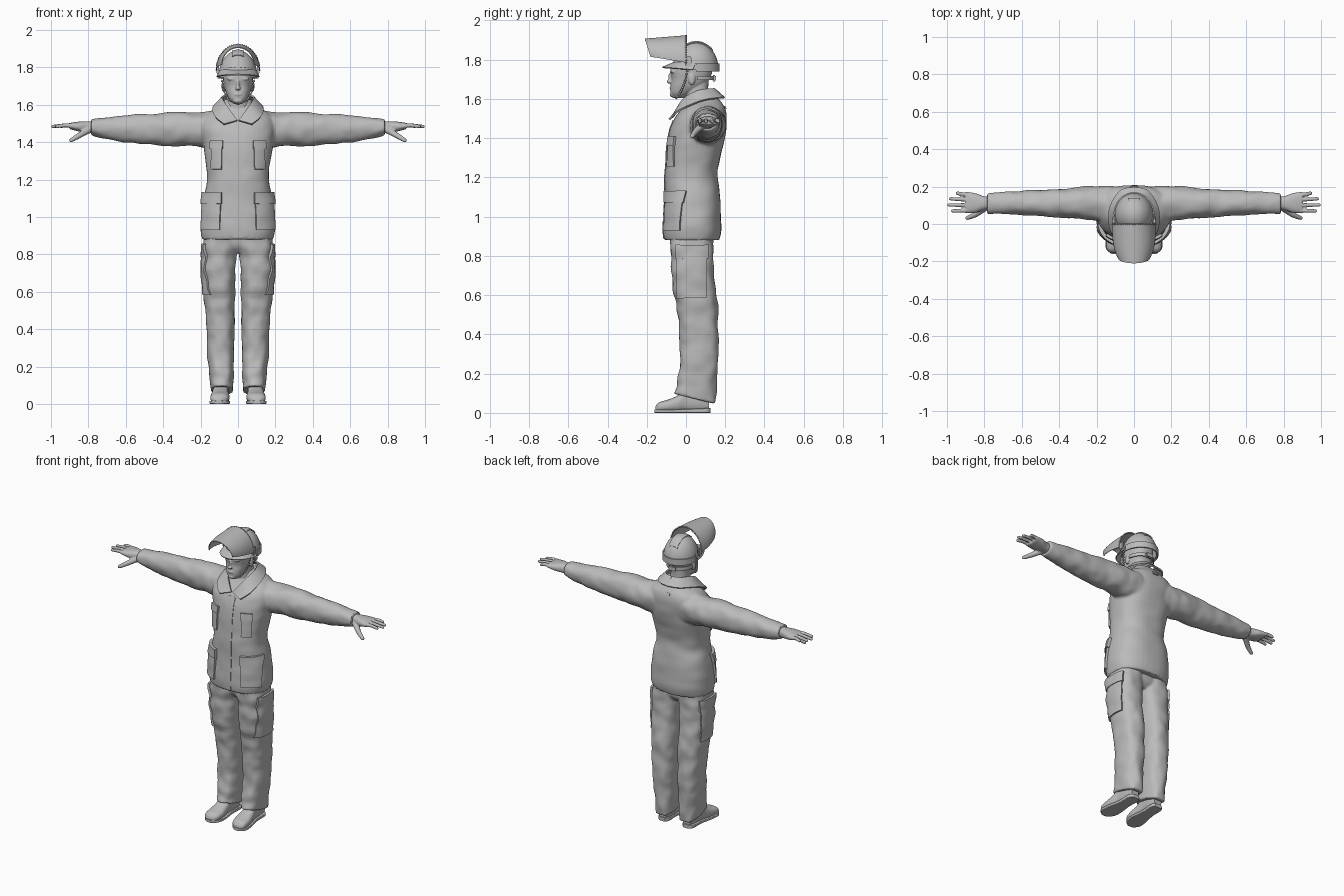
import bpy, bmesh, math
from mathutils import Vector, Matrix, noise
from mathutils.bvhtree import BVHTree

cube = bpy.data.objects.get("Cube")
if cube:
    bpy.data.objects.remove(cube, do_unlink=True)

grey = bpy.data.materials.new("plain_grey")
grey.use_nodes = True
grey.diffuse_color = (0.5, 0.5, 0.5, 1)
grey.node_tree.nodes["Principled BSDF"].inputs["Base Color"].default_value = grey.diffuse_color
parts = []


# Shared helpers
def finish(name, bm, mirror=False):
    bmesh.ops.recalc_face_normals(bm, faces=bm.faces)
    mesh = bpy.data.meshes.new(name)
    bm.to_mesh(mesh)
    bm.free()
    mesh.materials.append(grey)
    ob = bpy.data.objects.new(name, mesh)
    bpy.context.collection.objects.link(ob)
    parts.append(ob)
    if mirror:
        add_mirror(ob)
    return ob


def add_mirror(ob):
    modifier = ob.modifiers.new("mirror", "MIRROR")
    modifier.use_mirror_merge = False


def spline(points, u):
    last = len(points) - 1
    i = min(int(u * last), last - 1)
    f = u * last - i
    p, q, r, s = [points[min(max(k, 0), last)] for k in (i - 1, i, i + 1, i + 2)]
    return [b + f / 2 * (c - a + f * (2*a - 5*b + 4*c - d + f * (3*(b - c) + d - a)))
            for a, b, c, d in zip(p, q, r, s)]


def loft(name, rings, axis="Z", power=2.4, wrinkle=0, sides=36, mirror=False, deform=None):
    """Each ring: place along the axis, then low and high in the two other axes."""
    bm = bmesh.new()
    steps = (len(rings) - 1) * 6
    loops = []
    for k in range(steps + 1):
        t, a0, a1, b0, b1 = spline(rings, k / steps)
        loop = []
        for n in range(sides):
            angle = math.tau * n / sides
            c, s = math.cos(angle), math.sin(angle)
            c = math.copysign(abs(c) ** (2 / power), c)
            s = math.copysign(abs(s) ** (2 / power), s)
            fold = 1 + wrinkle * noise.noise(Vector((c * 1.5, s * 1.5, t * 16)))
            a = (a0 + a1) / 2 + (a1 - a0) / 2 * c * fold
            b = (b0 + b1) / 2 + (b1 - b0) / 2 * s * fold
            co = Vector({"Z": (a, b, t), "X": (t, a, b), "Y": (a, t, b)}[axis])
            loop.append(bm.verts.new(deform(co) if deform else co))
        loops.append(loop)
    for low, high in zip(loops, loops[1:]):
        for n in range(sides):
            m = (n + 1) % sides
            bm.faces.new((low[n], low[m], high[m], high[n]))
    bm.faces.new(loops[0])
    bm.faces.new(loops[-1])
    return finish(name, bm, mirror)


def ellipsoid(name, centre, radii, mirror=False, cut=None):
    bm = bmesh.new()
    bmesh.ops.create_uvsphere(bm, u_segments=40, v_segments=24, radius=1,
                              matrix=Matrix.Translation(centre) @ Matrix.Diagonal((*radii, 1)))
    if cut is not None:
        bmesh.ops.bisect_plane(bm, geom=bm.verts[:] + bm.edges[:] + bm.faces[:],
                               plane_co=(0, 0, cut), plane_no=(0, 0, 1), clear_inner=True)
    return finish(name, bm, mirror)


def block(name, centre, size, mirror=False):
    bm = bmesh.new()
    bmesh.ops.create_cube(bm, size=1, matrix=Matrix.Translation(centre) @ Matrix.Diagonal((*size, 1)))
    bmesh.ops.bevel(bm, geom=bm.edges[:], offset=min(size) / 4, segments=2, affect="EDGES")
    return finish(name, bm, mirror)


def tube(name, points, radius, tip=1.0, mirror=False):
    bm = bmesh.new()
    count = 16
    for k in range(count + 1):
        u = k / count
        r = radius * (1 + (tip - 1) * u)
        bmesh.ops.create_icosphere(bm, subdivisions=2, radius=r,
                                   matrix=Matrix.Translation(spline(points, u)))
    return finish(name, bm, mirror)


def sheet(name, point, columns, rows, thickness, mirror=False, offset=0):
    bm = bmesh.new()
    grid = {}
    for i in range(columns + 1):
        for j in range(rows + 1):
            co = point(i / columns, j / rows)
            if co is not None:
                grid[i, j] = bm.verts.new(co)
    for i in range(columns):
        for j in range(rows):
            corners = [(i, j), (i + 1, j), (i + 1, j + 1), (i, j + 1)]
            if all(c in grid for c in corners):
                bm.faces.new([grid[c] for c in corners])
    mesh_ob = finish(name, bm)
    solid = mesh_ob.modifiers.new("thickness", "SOLIDIFY")
    solid.thickness, solid.offset = thickness, offset
    if mirror:
        add_mirror(mesh_ob)
    return mesh_ob


def patch(name, target, centre, facing, width, height, thickness, mirror=True):
    """Lay a cloth panel on the surface of a garment."""
    tree = BVHTree.FromPolygons([v.co for v in target.data.vertices],
                                [p.vertices[:] for p in target.data.polygons])
    facing = Vector(facing).normalized()
    right = Vector((0, 0, 1)).cross(facing).normalized()
    up = facing.cross(right)

    def point(u, v):
        start = Vector(centre) + right * (u - 0.5) * width + up * (v - 0.5) * height
        return tree.ray_cast(start + facing * 0.2, -facing, 0.4)[0]
    return sheet(name, point, 12, 14, thickness * 2, mirror)


def bake(ob):
    bpy.ops.object.select_all(action="DESELECT")
    ob.select_set(True)
    bpy.context.view_layer.objects.active = ob
    bpy.ops.object.convert(target="MESH")


def fuse(name, pieces, voxel, smoothing):
    for ob in pieces:
        bake(ob)
    for ob in pieces:
        ob.select_set(True)
    bpy.context.view_layer.objects.active = pieces[0]
    bpy.ops.object.join()
    for ob in pieces[1:]:
        parts.remove(ob)
    body = pieces[0]
    body.name = name
    remesh = body.modifiers.new("remesh", "REMESH")
    remesh.mode, remesh.voxel_size = "VOXEL", voxel
    smooth = body.modifiers.new("smooth", "SMOOTH")
    smooth.iterations = smoothing
    bake(body)
    return body


# Jacket with sleeves
outline = [(0.88, 0.19, -0.11, 0.17), (0.96, 0.2, -0.115, 0.18), (1.1, 0.185, -0.107, 0.175),
           (1.2, 0.165, -0.108, 0.16), (1.3, 0.175, -0.1, 0.175), (1.4, 0.19, -0.09, 0.197),
           (1.49, 0.2, -0.065, 0.208), (1.55, 0.17, -0.02, 0.2), (1.59, 0.1, 0.005, 0.175),
           (1.63, 0.07, 0.02, 0.14)]
torso = loft("torso", [(z, -w, w, f, b) for z, w, f, b in outline], wrinkle=0.03)
sleeve = loft("sleeve", [(0.08, 0.0, 0.2, 1.36, 1.575), (0.2, 0.015, 0.203, 1.375, 1.56),
                         (0.35, 0.03, 0.192, 1.38, 1.56), (0.5, 0.04, 0.182, 1.39, 1.55),
                         (0.64, 0.05, 0.175, 1.405, 1.54), (0.785, 0.055, 0.165, 1.435, 1.525)],
              axis="X", power=2.1, wrinkle=0.09, mirror=True)
jacket = fuse("jacket", [torso, sleeve], 0.008, 5)

patch("front_placket", jacket, (0, -0.1, 1.19), (0, -1, 0), 0.055, 0.6, 0.004, False)
patch("chest_pocket", jacket, (0.115, -0.08, 1.33), (0.3, -1, 0), 0.06, 0.15, 0.009)
patch("chest_pocket_flap", jacket, (0.115, -0.08, 1.385), (0.3, -1, 0), 0.07, 0.045, 0.014)
patch("waist_pocket", jacket, (0.145, -0.07, 1.02), (0.6, -1, 0), 0.12, 0.18, 0.012)
patch("waist_pocket_flap", jacket, (0.145, -0.07, 1.1), (0.6, -1, 0), 0.13, 0.06, 0.018)
patch("hanger_loop", jacket, (0, 0.18, 1.555), (0, 1, 0), 0.04, 0.015, 0.006, False)

# Turned-down collar
fold_line = [(0.004, -0.062, 1.515), (0.06, -0.015, 1.595), (0.082, 0.06, 1.64), (0.05, 0.13, 1.65), (0, 0.145, 1.65)]
outer_line = [(0.075, -0.085, 1.495), (0.125, -0.035, 1.54), (0.13, 0.08, 1.59), (0.075, 0.175, 1.605), (0, 0.195, 1.605)]
sheet("collar", lambda u, v: Vector(spline(fold_line, u)).lerp(spline(outer_line, u), v), 24, 6, 0.01, True)

# Trousers
def slant_cuff(co):
    if co.z < 0.2:
        co.z -= (co.y - 0.05) * 0.25 * (0.2 - co.z) / 0.13
    return co


leg = loft("leg", [(0.07, 0.025, 0.145, -0.06, 0.152), (0.13, 0.025, 0.15, -0.045, 0.155),
                   (0.25, 0.02, 0.162, -0.033, 0.162), (0.4, 0.018, 0.17, -0.032, 0.166),
                   (0.52, 0.016, 0.176, -0.045, 0.163), (0.65, 0.014, 0.187, -0.068, 0.15),
                   (0.78, 0.01, 0.19, -0.075, 0.142), (0.85, 0.0, 0.188, -0.08, 0.14),
                   (0.93, -0.01, 0.18, -0.08, 0.14)],
           wrinkle=0.09, mirror=True, deform=slant_cuff)
seat = loft("seat", [(0.81, -0.07, 0.07, -0.03, 0.1), (0.85, -0.13, 0.13, -0.06, 0.13),
                     (0.93, -0.15, 0.15, -0.07, 0.13)])
trousers = fuse("trousers", [leg, seat], 0.0075, 4)
patch("cargo_pocket", trousers, (0.17, 0.03, 0.7), (1, 0, 0), 0.145, 0.23, 0.01)
patch("cargo_pocket_flap", trousers, (0.17, 0.03, 0.82), (1, 0, 0), 0.155, 0.07, 0.014)

# Shoes
loft("shoe", [(-0.155, 0.08, 0.125, 0.006, 0.035), (-0.135, 0.055, 0.145, 0.004, 0.055),
              (-0.09, 0.045, 0.147, 0.004, 0.068), (-0.04, 0.05, 0.14, 0.004, 0.09),
              (0.0, 0.052, 0.13, 0.004, 0.125), (0.07, 0.05, 0.125, 0.004, 0.13),
              (0.118, 0.062, 0.115, 0.004, 0.11)], axis="Y", mirror=True)
loft("shoe_sole", [(-0.16, 0.085, 0.12, 0, 0.018), (-0.13, 0.05, 0.15, 0, 0.018),
                   (-0.07, 0.042, 0.148, 0, 0.018), (0.02, 0.052, 0.13, 0, 0.02),
                   (0.1, 0.05, 0.128, 0, 0.024), (0.125, 0.065, 0.11, 0, 0.024)],
     axis="Y", power=7, mirror=True)

# Hands
palm = loft("palm", [(0.74, 0.08, 0.142, 1.45, 1.51), (0.8, 0.075, 0.148, 1.45, 1.512),
                     (0.85, 0.06, 0.165, 1.457, 1.51), (0.9, 0.058, 0.172, 1.47, 1.503)],
            axis="X", mirror=True)
digits = [tube("finger", [(0.86, base, 1.485), (0.92, (base + tip) / 2, 1.49), (reach, tip, 1.484)],
               0.0135, 0.7, True)
          for base, tip, reach in [(0.072, 0.07, 0.97), (0.1, 0.102, 0.99),
                                   (0.128, 0.135, 0.98), (0.154, 0.165, 0.945)]]
thumb = tube("thumb", [(0.8, 0.085, 1.465), (0.85, 0.05, 1.435), (0.892, 0.032, 1.41)], 0.02, 0.55, True)
fuse("hands", [palm, thumb] + digits, 0.004, 3)

# Head and neck
face = [(1.605, 0.025, -0.065, -0.01), (1.63, 0.047, -0.078, 0.03), (1.665, 0.064, -0.078, 0.09),
        (1.7, 0.073, -0.074, 0.12), (1.75, 0.08, -0.08, 0.135), (1.8, 0.075, -0.06, 0.13)]
skull = loft("skull", [(z, -w, w, f, b) for z, w, f, b in face])
neck = loft("neck", [(1.54, -0.065, 0.065, 0.0, 0.14), (1.62, -0.057, 0.057, 0.0, 0.115),
                     (1.7, -0.055, 0.055, 0.0, 0.115)])
features = [ellipsoid("nose_bridge", (0, -0.077, 1.708), (0.009, 0.014, 0.028)),
            ellipsoid("nose_tip", (0, -0.085, 1.688), (0.014, 0.014, 0.01)),
            ellipsoid("lips", (0, -0.075, 1.655), (0.022, 0.009, 0.009)),
            ellipsoid("chin", (0, -0.066, 1.621), (0.024, 0.016, 0.014)),
            ellipsoid("brow", (0.03, -0.066, 1.738), (0.028, 0.013, 0.009), True),
            ellipsoid("ear", (0.078, 0.03, 1.7), (0.01, 0.018, 0.03), True)]
fuse("head", [skull, neck] + features, 0.004, 3)
tube("chin_strap", [(0.09, 0.01, 1.765), (0.078, -0.005, 1.69), (0.052, -0.03, 1.63), (0, -0.05, 1.604)], 0.006, 1, True)

# Helmet shell, rim and brim
shell = ellipsoid("helmet_shell", (0, 0.052, 1.755), (0.103, 0.113, 0.135), cut=1.755)
wall = shell.modifiers.new("thickness", "SOLIDIFY")
wall.thickness = 0.008
patch("helmet_ridge", shell, (0, 0.06, 1.88), (0, 0.01, 1), 0.06, 0.15, 0.005, False)


def around(u, width, depth, middle, height):
    angle = math.pi * (u - 0.5)
    return Vector((width * math.sin(angle), middle - depth * math.cos(angle), height))


sheet("helmet_brim", lambda u, v: around(u, 0.1, 0.11, 0.05, 1.785).lerp(
    around(u, 0.112, 0.155, 0.035, 1.748 + 0.012 * math.sin(math.pi * u)), v), 32, 6, 0.007)
sheet("helmet_back_rim", lambda u, v: around(u, 0.106, -0.117, 0.05, 1.74 + 0.04 * v), 32, 3, 0.007)
sheet("nape_band", lambda u, v: around(u, 0.082, -0.085, 0.055, 1.695 + 0.022 * v), 28, 3, 0.006)
block("nape_adjuster", (0, 0.143, 1.705), (0.05, 0.018, 0.032))
block("visor_hinge", (0.108, 0.012, 1.79), (0.014, 0.03, 0.05), True)


# Raised visor
def visor_point(u, v):
    angle = math.pi * u
    rise = math.sin(angle)
    base, top = 1.785 + 0.03 * v, 1.922 - 0.017 * v
    return Vector(((0.115 - 0.03 * v ** 3) * math.cos(angle),
                   -v * (0.18 + 0.03 * rise), base + (top - base) * rise))


sheet("visor", visor_point, 40, 12, 0.004)
tube("visor_frame", [visor_point(k / 16, 0) for k in range(9)], 0.005, 1, True)

# Apply modifiers and shade
for ob in parts:
    bake(ob)
    bpy.ops.object.shade_smooth_by_angle(angle=math.radians(45))
